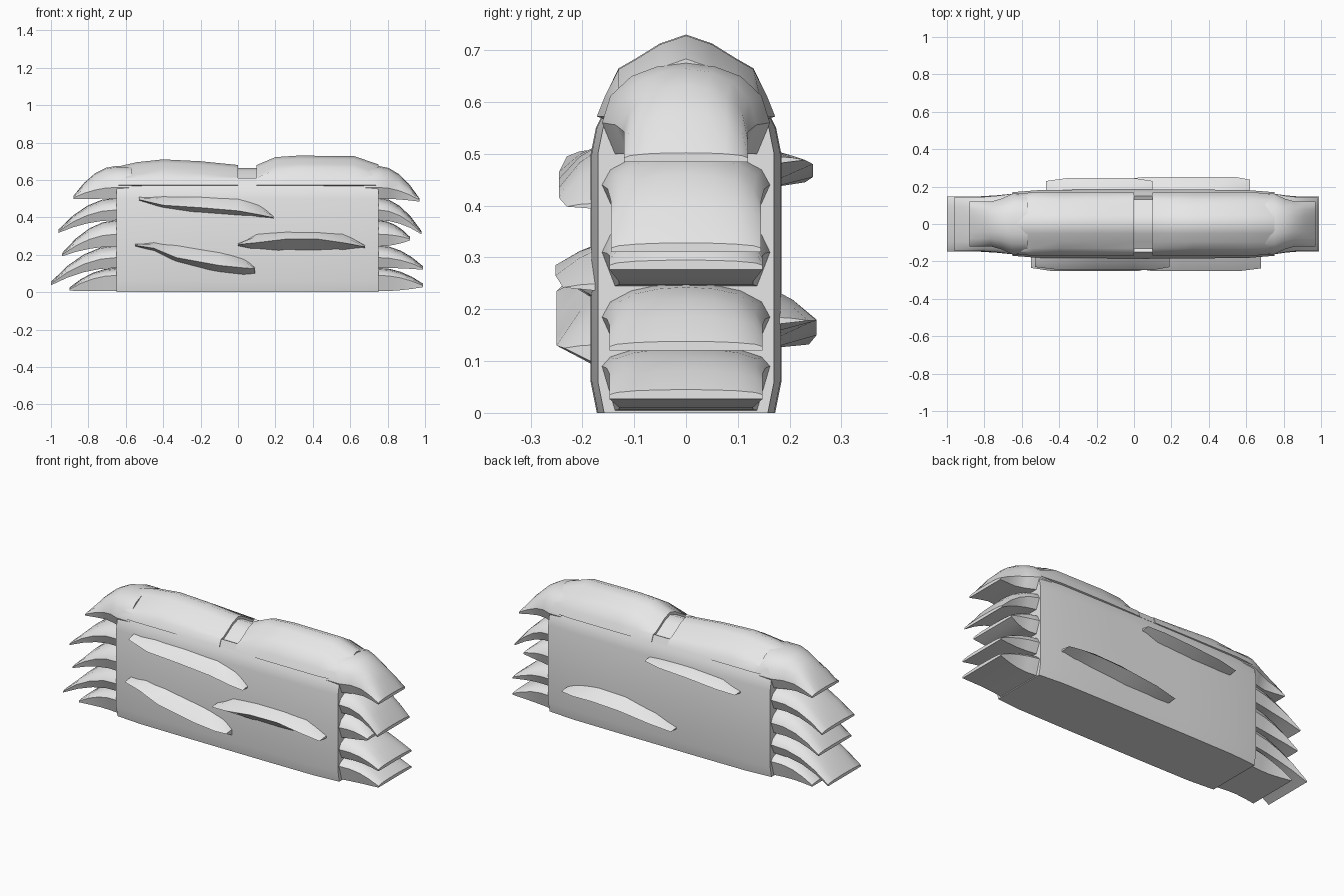
import bpy, bmesh, math

cube = bpy.data.objects.get("Cube")
if cube:
    bpy.data.objects.remove(cube, do_unlink=True)

grey = bpy.data.materials.new("light grey")
grey.use_nodes = True
COLOUR = (0.8, 0.8, 0.8, 1)
grey.diffuse_color = COLOUR
grey.node_tree.nodes["Principled BSDF"].inputs["Base Color"].default_value = COLOUR


def loft(name, sections, angle=35):
    """Skin equal closed loops of points, capping both ends."""
    bm = bmesh.new()
    rings = [[bm.verts.new(p) for p in s] for s in sections]
    n = len(rings[0])
    for a, b in zip(rings, rings[1:]):
        for i in range(n):
            j = (i + 1) % n
            bm.faces.new((a[i], a[j], b[j], b[i]))
    bm.faces.new(rings[0])
    bm.faces.new(rings[-1])
    bmesh.ops.recalc_face_normals(bm, faces=bm.faces)
    mesh = bpy.data.meshes.new(name)
    bm.to_mesh(mesh)
    bm.free()
    mesh.materials.append(grey)
    ob = bpy.data.objects.new(name, mesh)
    bpy.context.collection.objects.link(ob)
    bpy.ops.object.select_all(action="DESELECT")
    ob.select_set(True)
    bpy.context.view_layer.objects.active = ob
    bpy.ops.object.shade_smooth_by_angle(angle=math.radians(angle))
    return ob


def mirrored(x, half):
    """Close a half section, listed from top centre down, across y."""
    return [(x, y, z) for y, z in half] + \
           [(x, -y, z) for y, z in reversed(half) if y > 0]


def lerp(a, b, t):
    return a + (b - a) * t


# Main block, slightly narrower at the ends
body = [(-0.65, 0.17), (-0.5, 0.182), (-0.2, 0.184), (0.3, 0.184), (0.6, 0.182), (0.75, 0.17)]
loft("hedge_body", [mirrored(x, [(0, 0.62), (w - 0.03, 0.59), (w - 0.01, 0.55), (w, 0.5),
                                 (w, 0.06), (w - 0.012, 0)]) for x, w in body])


# Rounded caps with a dip between them
def cap(name, ridge):
    loft(name, [mirrored(x, [(0, z), (0.05, z - 0.017), (0.095, z - 0.045), (0.13, z - 0.065),
                             (w - 0.015, 0.61), (w, 0.572), (w - 0.02, 0.565)])
                for x, z, w in ridge], 45)


cap("left_cap", [(0.1, 0.68, 0.168), (0.2, 0.722, 0.17), (0.32, 0.73, 0.172),
                 (0.62, 0.728, 0.172), (0.75, 0.683, 0.158)])
cap("right_cap", [(-0.65, 0.67, 0.158), (-0.54, 0.695, 0.17), (-0.4, 0.71, 0.17),
                  (-0.2, 0.7, 0.17), (0, 0.68, 0.168)])
cap("cap_bridge", [(-0.01, 0.665, 0.164), (0.11, 0.665, 0.164)])


# Drooping tufts stacked on both ends
def tuft(name, root_x, tip_x, tip_z, layer):
    top, mid, low, width = layer
    sections = []
    for t in (-0.35, 0, 0.25, 0.5, 0.75, 1):
        d = max(t, 0) ** 2
        zt, zm, zl = [lerp(z, tip_z + e, d) for z, e in ((top, 0.01), (mid, 0), (low, -0.008))]
        w = lerp(0.162, width, min(1, max(t, 0) * 2.5))
        lower = lerp(w - 0.025, w, d)
        sections.append(mirrored(lerp(root_x, tip_x, t), [
            (0, zt), (w * 0.35, lerp(zt, zm, 0.06)), (w * 0.65, lerp(zt, zm, 0.22)),
            (w * 0.9, lerp(zt, zm, 0.55)), (w, zm), (lower, zl), (0, zl)]))
    loft(name, sections)


layers = [(0.675, 0.56, 0.5, 0.12), (0.505, 0.44, 0.385, 0.145), (0.385, 0.31, 0.245, 0.148),
          (0.25, 0.185, 0.13, 0.148), (0.13, 0.09, 0.005, 0.148)]
left_tips = [(0.97, 0.492), (0.98, 0.318), (0.92, 0.285), (0.99, 0.128), (0.99, 0.035)]
right_tips = [(-0.88, 0.505), (-0.96, 0.325), (-0.94, 0.2), (-1.0, 0.045), (-0.9, 0.016)]
for side, root, tips in (("left", 0.75, left_tips), ("right", -0.65, right_tips)):
    for i, (tip, layer) in enumerate(zip(tips, layers)):
        tuft(f"{side}_tuft_{i + 1}", root, *tip, layer)


# Wedge leaves on the long faces: x, top, outer edge, bottom
def leaf(name, facing, stations, reach=0.245):
    last = len(stations) - 1
    sections = []
    for i, (x, top, edge, low) in enumerate(stations):
        out = reach if 0 < i < last else reach - 0.015
        sections.append([(x, facing * 0.165, top), (x, facing * 0.205, lerp(top, edge, 0.35)),
                         (x, facing * out, edge), (x, facing * 0.165, low)])
    loft(name, sections)


leaf("front_upper_leaf", -1, [(-0.53, 0.51, 0.495, 0.49), (-0.4, 0.518, 0.465, 0.45),
                              (-0.2, 0.518, 0.452, 0.42), (0, 0.51, 0.435, 0.405),
                              (0.11, 0.475, 0.415, 0.4), (0.19, 0.405, 0.398, 0.393)])
leaf("front_middle_leaf", -1, [(0, 0.26, 0.255, 0.245), (0.1, 0.318, 0.265, 0.225),
                               (0.25, 0.328, 0.283, 0.212), (0.42, 0.326, 0.285, 0.21),
                               (0.56, 0.318, 0.265, 0.217), (0.68, 0.25, 0.242, 0.235)], 0.252)
leaf("front_lower_leaf", -1, [(-0.55, 0.258, 0.25, 0.245), (-0.45, 0.27, 0.235, 0.22),
                              (-0.33, 0.262, 0.185, 0.16), (-0.1, 0.225, 0.143, 0.1),
                              (0.03, 0.185, 0.13, 0.085), (0.09, 0.132, 0.125, 0.09)], 0.25)
leaf("back_upper_leaf", 1, [(-0.47, 0.45, 0.445, 0.438), (-0.36, 0.495, 0.455, 0.435),
                            (-0.18, 0.508, 0.47, 0.435), (0, 0.505, 0.48, 0.445),
                            (0.1, 0.495, 0.488, 0.48)])
leaf("back_lower_leaf", 1, [(-0.07, 0.138, 0.132, 0.128), (0.06, 0.19, 0.15, 0.125),
                            (0.25, 0.235, 0.172, 0.125), (0.42, 0.24, 0.18, 0.14),
                            (0.54, 0.22, 0.178, 0.155), (0.62, 0.185, 0.178, 0.17)], 0.252)
